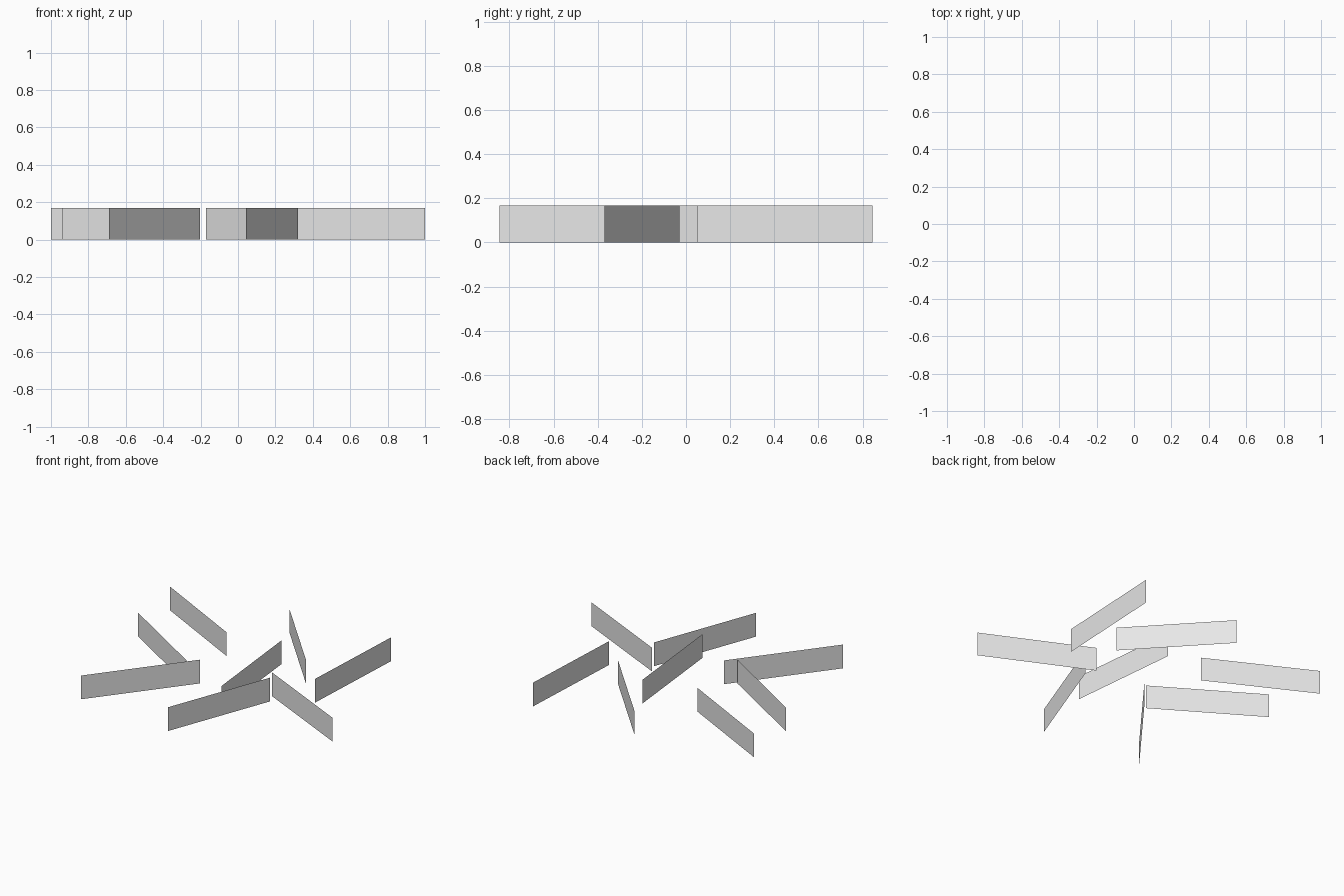
import bpy

if "Cube" in bpy.data.objects:
    bpy.data.objects.remove(bpy.data.objects["Cube"])

HEIGHT = 0.168

# One plain grey for every panel
grey = bpy.data.materials.new("light_grey")
grey.diffuse_color = (0.8, 0.8, 0.8, 1.0)
grey.use_nodes = True
grey.node_tree.nodes["Principled BSDF"].inputs["Base Color"].default_value = grey.diffuse_color


def panel(name, start, end):
    """Upright zero-thickness strip between two ground points."""
    (x0, y0), (x1, y1) = start, end
    verts = [(x0, y0, 0), (x1, y1, 0), (x1, y1, HEIGHT), (x0, y0, HEIGHT)]
    mesh = bpy.data.meshes.new(name)
    mesh.from_pydata(verts, [], [(0, 1, 2, 3)])
    mesh.materials.append(grey)
    obj = bpy.data.objects.new(name, mesh)
    bpy.context.collection.objects.link(obj)
    return obj


# Eight loose upright panels, as seen from above
panels = {
    "back_left_panel": ((-1.0, 0.665), (-0.305, 0.305)),
    "left_panel": ((-0.942, 0.224), (-0.265, -0.195)),
    "front_left_panel": ((-0.69, -0.77), (-0.203, -0.135)),
    "centre_panel": ((0.139, -0.382), (0.057, 0.407)),
    "front_panel": ((0.043, -0.845), (0.322, -0.10)),
    "front_right_panel": ((0.289, -0.03), (1.0, -0.37)),
    "back_panel": ((-0.17, 0.82), (0.358, 0.25)),
    "right_panel": ((0.569, 0.05), (0.607, 0.845)),
}
for name, (start, end) in panels.items():
    panel(name, start, end)
